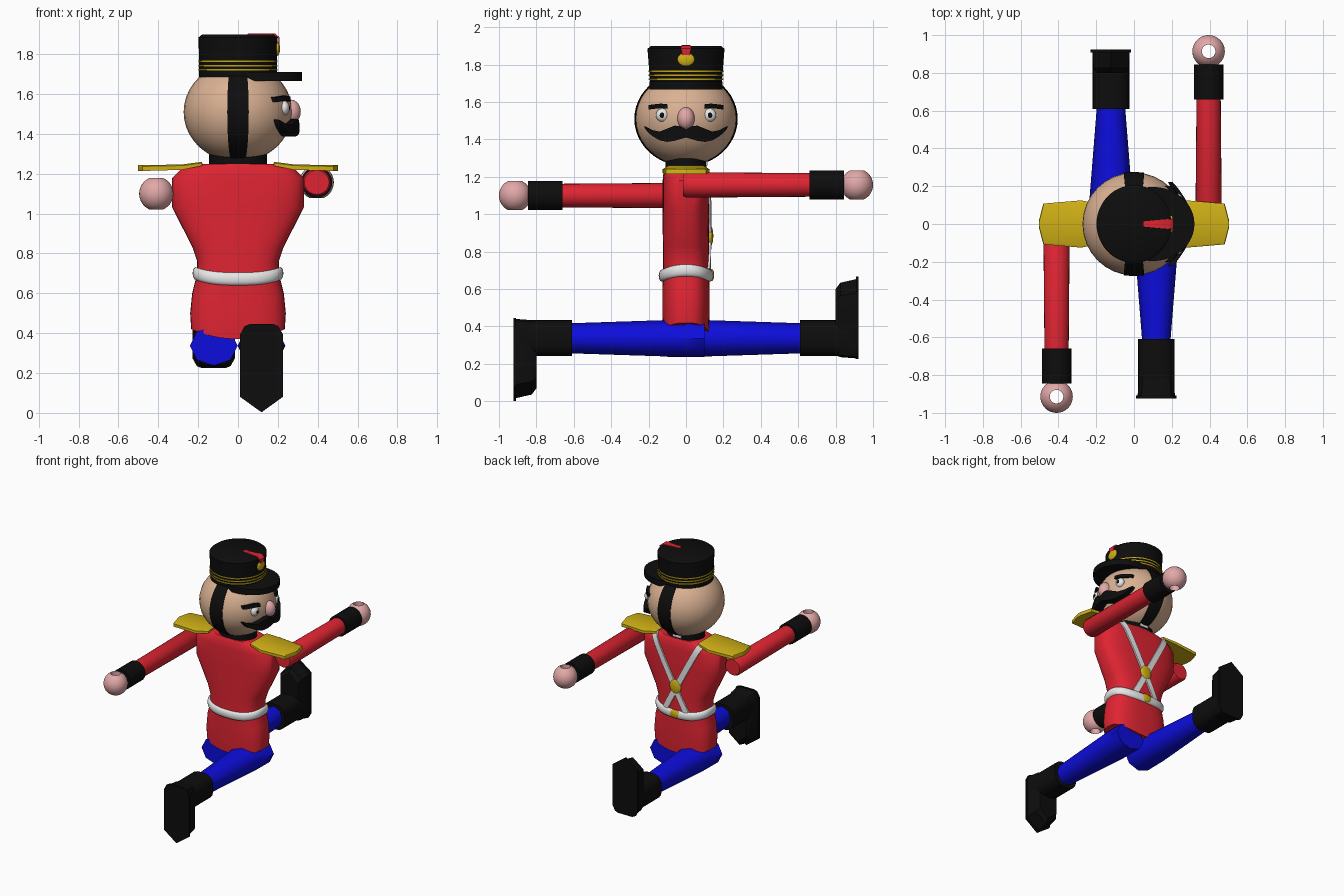
import bpy, bmesh, math
from mathutils import Vector

if "Cube" in bpy.data.objects:
    bpy.data.objects.remove(bpy.data.objects["Cube"])

def material(name, r, g, b):
    m = bpy.data.materials.new(name)
    m.diffuse_color = (r, g, b, 1)
    m.use_nodes = True
    m.node_tree.nodes["Principled BSDF"].inputs["Base Color"].default_value = m.diffuse_color
    return m

RED = material("coat red", 0.74, 0.018, 0.032)
BLUE = material("trouser blue", 0.004, 0.004, 0.72)
BLACK = material("black", 0.004, 0.004, 0.004)
GOLD = material("gold", 0.62, 0.43, 0.008)
SKIN = material("face tan", 0.70, 0.44, 0.29)
PINK = material("hand pink", 0.76, 0.39, 0.39)
WHITE = material("white", 0.8, 0.8, 0.8)

def finish(name, bm, mat, angle=40):
    bmesh.ops.recalc_face_normals(bm, faces=bm.faces[:])
    me = bpy.data.meshes.new(name)
    bm.to_mesh(me)
    bm.free()
    me.materials.append(mat)
    me.shade_smooth()
    me.set_sharp_from_angle(angle=math.radians(angle))
    ob = bpy.data.objects.new(name, me)
    bpy.context.collection.objects.link(ob)
    return ob

def loft(name, rings, mat, loop=False, angle=40):
    """Skin a row of equal-length point rings; capped unless looped."""
    bm = bmesh.new()
    rows = [[bm.verts.new(p) for p in r] for r in rings]
    n = len(rows[0])
    for a, b in zip(rows, rows[1:] + (rows[:1] if loop else [])):
        for i in range(n):
            j = (i + 1) % n
            bm.faces.new((a[i], a[j], b[j], b[i]))
    if not loop:
        bm.faces.new(rows[0])
        bm.faces.new(rows[-1])
    return finish(name, bm, mat, angle)

def oval(rx, ry, n=32, e=1.0):
    """Superellipse outline; e below 1 makes it boxier."""
    pts = []
    for i in range(n):
        c, s = math.cos(math.tau * i / n), math.sin(math.tau * i / n)
        pts.append((rx * math.copysign(abs(c) ** e, c), ry * math.copysign(abs(s) ** e, s)))
    return pts

def stack(name, levels, mat, x=0, y=0, n=48, e=1.0):
    """Upright part from (z, rx, ry) levels."""
    return loft(name, [[(x + u, y + v, z) for u, v in oval(rx, ry, n, e)] for z, rx, ry in levels], mat)

def limb(name, x, z, levels, mat, n=24, e=1.0, angle=40):
    """Part running along y from (y, rx, rz) levels."""
    return loft(name, [[(x + u, y, z + v) for u, v in oval(rx, rz, n, e)] for y, rx, rz in levels],
                mat, angle=angle)

def ball(name, centre, radii, mat):
    bm = bmesh.new()
    bmesh.ops.create_uvsphere(bm, u_segments=32, v_segments=20, radius=1)
    bmesh.ops.scale(bm, vec=radii, verts=bm.verts)
    bmesh.ops.translate(bm, vec=centre, verts=bm.verts)
    return finish(name, bm, mat)

# --- coat: waisted body with a sagging hem -------------------------------
COAT = [(0.42, 0.235, 0.122, 0.05), (0.50, 0.24, 0.126, 0.04), (0.60, 0.23, 0.126, 0.03),
        (0.70, 0.205, 0.124, 0.02), (0.76, 0.205, 0.124, 0), (0.83, 0.228, 0.124, 0),
        (1.03, 0.33, 0.125, 0), (1.18, 0.33, 0.125, 0), (1.23, 0.28, 0.12, 0), (1.25, 0.2, 0.11, 0)]
E = 0.72
loft("coat", [[(u, v, z - sag * (1 - (u / rx) ** 2)) for u, v in oval(rx, ry, 40, E)]
              for z, rx, ry, sag in COAT], RED)

def coat_back(x, z):
    """Depth of the coat surface on the strapped side."""
    for (z0, a0, b0, _), (z1, a1, b1, _) in zip(COAT, COAT[1:]):
        if z0 <= z <= z1:
            t = (z - z0) / (z1 - z0)
            rx, ry = a0 + t * (a1 - a0), b0 + t * (b1 - b0)
            return ry * max(0, 1 - min(1, abs(x / rx)) ** (2 / E)) ** (E / 2)
    return 0.1

# --- belt: sagging tube ----------------------------------------------------
belt = []
for i in range(48):
    a = math.tau * i / 48
    c, s = math.cos(a), math.sin(a)
    x, y = math.copysign(abs(c) ** 0.8, c), math.copysign(abs(s) ** 0.8, s)
    ring = []
    for k in range(12):
        b = math.tau * k / 12
        r = 0.016 * math.cos(b)
        ring.append(((0.212 + r) * x, (0.13 + r) * y, 0.70 - 0.028 * y * y + 0.032 * math.sin(b)))
    belt.append(ring)
loft("belt", belt, WHITE, loop=True)
ball("belt_buckle", (0, 0.137, 0.675), (0.042, 0.014, 0.032), GOLD)

# --- crossed straps and their medallion -------------------------------------
for s in (-1, 1):
    rings = []
    for i in range(19):
        t = i / 18
        x, z = s * (0.2 - 0.29 * t), 1.245 - 0.545 * t
        d = Vector((0.545, -s * 0.29)).normalized() * 0.022
        ring = []
        for w, h in ((-1, -0.012), (1, -0.012), (1, 0.011), (-1, 0.011)):
            px, pz = x + w * d.x, z + w * d.y
            ring.append((px, coat_back(px, min(pz, 1.24)) + h, pz))
        rings.append(ring)
    loft("strap", rings, WHITE)
ball("strap_medallion", (0, 0.13, 0.885), (0.048, 0.016, 0.055), GOLD)

# --- collar -----------------------------------------------------------------
stack("collar", [(1.245, 0.145, 0.11), (1.3, 0.145, 0.11)], BLACK)
loft("collar_tab", [[(x, y, z) for x, z in ((-0.035, 1.262), (0.035, 1.262), (0.035, 1.284), (-0.035, 1.284))]
                    for y in (0.105, 0.114)], WHITE)

# --- epaulettes ---------------------------------------------------------------
for s in (-1, 1):
    rings = []
    for x, w, lo, hi in ((0.18, 0.105, 1.24, 1.26), (0.28, 0.125, 1.22, 1.247),
                         (0.48, 0.108, 1.214, 1.243), (0.503, 0.02, 1.214, 1.243)):
        rings.append([(s * x, -w, lo), (s * x, w, lo), (s * x, w, hi - 0.006), (s * x, w - 0.012, hi),
                      (s * x, 0.012 - w, hi), (s * x, -w, hi - 0.006)])
    loft("epaulette", rings, GOLD, angle=30)

# --- arms: sleeve, cuff and drilled fist ----------------------------------------
for x, z, d in ((-0.41, 1.1, -1), (0.395, 1.157, 1)):
    limb("sleeve", x, z, [(-0.015 * d, 0.062, 0.06), (0.0, 0.07, 0.068), (0.68 * d, 0.064, 0.063)], RED)
    limb("cuff", x, z, [(0.66 * d, 0.078, 0.078), (0.845 * d, 0.078, 0.078)], BLACK)
    R, hole = 0.086, 0.036
    a0 = math.acos(hole / R)
    prof = [(R * math.cos(a), R * math.sin(a)) for a in (a0 * (i / 8 - 1) for i in range(17))]
    loft("fist", [[(x + r * math.cos(t), 0.914 * d + r * math.sin(t), z + h) for r, h in prof]
                  for t in (math.tau * i / 32 for i in range(32))], PINK, loop=True)

# --- legs and boots ----------------------------------------------------------------
SOLE = [(-0.085, -0.1), (-0.06, -0.11), (0.06, -0.11), (0.085, -0.1), (0.107, -0.06),
        (0.107, 0.255), (0, 0.332), (-0.107, 0.255), (-0.107, -0.06)]
for x, d in ((0.118, -1), (-0.122, 1)):
    limb("trouser_leg", x, 0.337, [(-0.1 * d, 0.12, 0.1), (0.08 * d, 0.118, 0.098), (0.63 * d, 0.074, 0.08)],
         BLUE, n=8, angle=50)
    limb("boot_shaft", x, 0.338, [(0.61 * d, 0.097, 0.097), (0.9 * d, 0.097, 0.097)], BLACK, n=24, e=0.7)
    loft("boot_foot", [[(x + u * kx, y * d, 0.335 + v * kz * d) for u, v in SOLE]
                       for y, kx, kz in ((0.80, 0.7, 0.8), (0.825, 0.85, 0.9), (0.912, 0.93, 0.96))],
         BLACK, angle=30)
    loft("boot_sole", [[(x + u, y * d, 0.335 + v * d) for u, v in SOLE] for y in (0.908, 0.923)], BLACK, angle=30)

# --- head, facing +x ------------------------------------------------------------------
ZC, HR, HZ = 1.51, 0.273, 0.25
ball("head", (0, 0, ZC), (HR, HR, HZ), SKIN)
band = []
for i in range(48):
    a = math.tau * i / 48
    w = 0.03 + 0.024 * abs(math.cos(a))
    band.append([(x, HR * k * math.cos(a), ZC + HZ * k * math.sin(a))
                 for x, k in ((-w, 0.93), (w, 0.93), (w, 0.995), (0, 1.012), (-w, 0.995))])
loft("side_hair_band", band, BLACK, loop=True)
ball("nose", (0.265, 0, 1.512), (0.05, 0.046, 0.06), PINK)
for s in (-1, 1):
    ball("eye", (0.232, 0.125 * s, 1.53), (0.026, 0.036, 0.036), WHITE)
    ball("pupil", (0.25, 0.128 * s, 1.53), (0.012, 0.014, 0.016), BLACK)
    # eyebrow follows the brow curve
    brow = []
    for i in range(7):
        y = 0.1 + 0.1 * i / 6
        x = math.sqrt(max(0, 1 - (y / HR) ** 2 - 0.066)) * HR
        z = 1.58 - 0.008 * abs(i - 2) / 4
        brow.append([(x - 0.02, y * s, z - 0.012), (x + 0.022, y * s, z - 0.012),
                     (x + 0.018, y * s, z + 0.012), (x - 0.02, y * s, z + 0.012)])
    loft("eyebrow", brow, BLACK)
    # half moustache: (y, bottom, top)
    rows = []
    for y, lo, hi in ((0, 1.41, 1.452), (0.03, 1.402, 1.47), (0.06, 1.393, 1.474), (0.1, 1.387, 1.458),
                      (0.14, 1.395, 1.442), (0.18, 1.418, 1.45), (0.205, 1.44, 1.464), (0.222, 1.462, 1.472)):
        out = 0.308 - 2.1 * y * y
        back = 0.235 - 1.1 * y * y
        rows.append([(back, y * s, lo), (out, y * s, lo), (out, y * s, hi), (back, y * s, hi)])
    loft("moustache", rows, BLACK)

# --- cap --------------------------------------------------------------------------------
stack("cap", [(1.66, 0.195, 0.192), (1.72, 0.195, 0.193), (1.885, 0.198, 0.206), (1.899, 0.18, 0.188)], BLACK)
stack("cap_brim", [(1.666, 0.22, 0.196), (1.71, 0.22, 0.196)], BLACK, x=0.1)
for z in (1.722, 1.742, 1.764):
    stack("cap_stripe", [(z - 0.004, 0.199, 0.199), (z + 0.004, 0.199, 0.2)], GOLD)
ball("cap_badge", (0.197, 0, 1.828), (0.014, 0.046, 0.036), GOLD)
loft("plume", [[(x - 0.006, -w, z - 0.006), (x - 0.006, w, z - 0.006), (x, w, z), (x, -w, z)]
               for x, w, z in ((0.207, 0.018, 1.85), (0.209, 0.027, 1.885), (0.187, 0.027, 1.903),
                               (0.11, 0.02, 1.904), (0.05, 0.014, 1.903))], RED)
